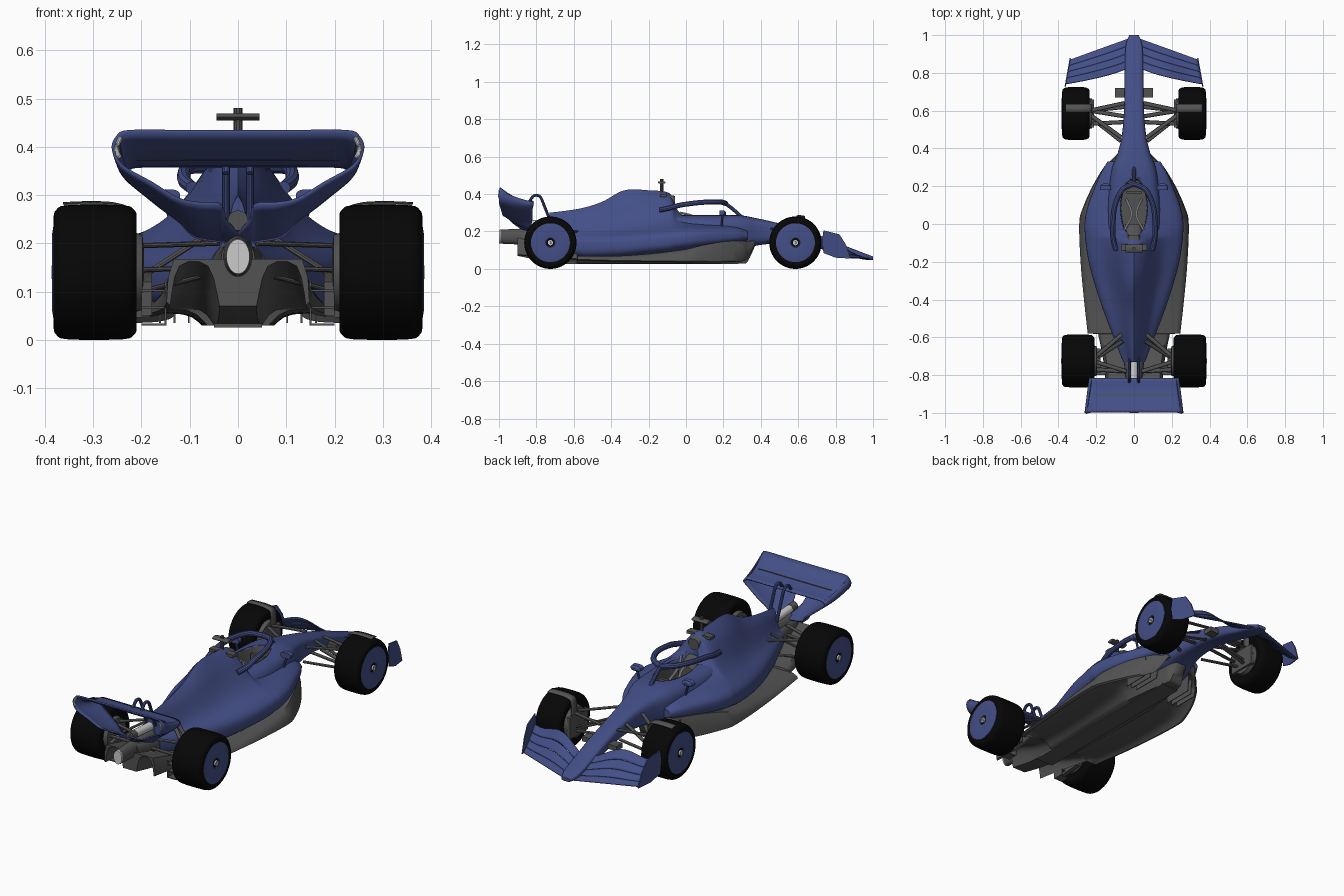
import bpy, bmesh, math
from mathutils import Vector

if "Cube" in bpy.data.objects:
    bpy.data.objects.remove(bpy.data.objects["Cube"])


def material(name, rgb):
    m = bpy.data.materials.new(name)
    m.diffuse_color = (*rgb, 1)
    m.use_nodes = True
    m.node_tree.nodes["Principled BSDF"].inputs["Base Color"].default_value = m.diffuse_color
    return m


BLUE = material("blue_paint", (0.056, 0.077, 0.24))
DARK = material("dark_grey", (0.085, 0.085, 0.085))
BLACK = material("rubber", (0.002, 0.002, 0.002))
LIGHT = material("light_grey", (0.7, 0.7, 0.7))


def smooth(pts, n=6):
    """Catmull-Rom resampling of a list of tuples."""
    out = []
    for i in range(len(pts) - 1):
        a, b, c, d = pts[max(i - 1, 0)], pts[i], pts[i + 1], pts[min(i + 2, len(pts) - 1)]
        for k in range(n):
            t = k / n
            out.append(tuple(q + 0.5 * t * (r - p + t * (2 * p - 5 * q + 4 * r - s + t * (3 * (q - r) + s - p)))
                             for p, q, r, s in zip(a, b, c, d)))
    return out + [tuple(pts[-1])]


def skin(name, rings, mat, closed=True, cap=True, mirror=False, thick=0, angle=35):
    """Joins rows of points into a surface."""
    bm = bmesh.new()
    rows = [[bm.verts.new(p) for p in r] for r in rings]
    n = len(rows[0])
    for a, b in zip(rows, rows[1:]):
        for i in range(n if closed else n - 1):
            j = (i + 1) % n
            bm.faces.new((a[i], a[j], b[j], b[i]))
    if closed and cap:
        bm.faces.new(rows[0])
        bm.faces.new(rows[-1])
    bmesh.ops.recalc_face_normals(bm, faces=bm.faces)
    me = bpy.data.meshes.new(name)
    bm.to_mesh(me)
    bm.free()
    me.shade_smooth()
    me.set_sharp_from_angle(angle=math.radians(angle))
    ob = bpy.data.objects.new(name, me)
    bpy.context.collection.objects.link(ob)
    me.materials.append(mat)
    if thick:
        mod = ob.modifiers.new("thickness", 'SOLIDIFY')
        mod.thickness, mod.offset = thick, 0
    if mirror:
        ob.modifiers.new("mirror", 'MIRROR')
    return ob


def oval(y, w, zb, zt, p=2.5, n=40):
    """Superellipse section across the car."""
    pts = []
    for k in range(n):
        c, s = math.cos(2 * math.pi * k / n), math.sin(2 * math.pi * k / n)
        pts.append((w * math.copysign(abs(c) ** (2 / p), c), y,
                    (zb + zt) / 2 + (zt - zb) / 2 * math.copysign(abs(s) ** (2 / p), s)))
    return pts


def tube(name, pts, r, mat, flat=1.0, mirror=True, n=10, sub=5):
    pts = [Vector(p) for p in (smooth(pts, sub) if len(pts) > 2 else pts)]
    rings = []
    for i, p in enumerate(pts):
        d = (pts[min(i + 1, len(pts) - 1)] - pts[max(i - 1, 0)]).normalized()
        side = d.cross((0, 0, 1) if abs(d.z) < 0.95 else (0, 1, 0)).normalized()
        up = side.cross(d)
        rings.append([p + r * (side * math.cos(a) + up * flat * math.sin(a))
                      for a in (2 * math.pi * k / n for k in range(n))])
    return skin(name, rings, mat, mirror=mirror)


def plate(name, yz, x0, x1, mat, lean=0.0):
    """Side outline given in y, z, extruded across x and leaning along y."""
    return skin(name, [[(x + lean * (y - yz[0][0]), y, z) for y, z in yz] for x in (x0, x1)], mat, mirror=True)


def box(name, x0, x1, y0, y1, z0, z1, mat, mirror=True):
    return skin(name, [[(x, y0, z0), (x, y1, z0), (x, y1, z1), (x, y0, z1)] for x in (x0, x1)], mat, mirror=mirror)


def lathe(name, profile, y, z, mat, n=56):
    """Profile of (x, radius) turned around the axle."""
    return skin(name, [[(x, y + r * math.cos(2 * math.pi * k / n), z + r * math.sin(2 * math.pi * k / n))
                        for k in range(n)] for x, r in profile], mat, mirror=True)


# Nose and survival cell: y, half width, bottom, top
nose = [(1.0, .025, .048, .066), (.95, .043, .05, .085), (.86, .048, .07, .12), (.75, .05, .1, .165),
        (.6, .053, .13, .215), (.48, .063, .135, .248), (.38, .085, .125, .27), (.28, .12, .1, .287),
        (.1, .14, .08, .287), (-.1, .14, .08, .29)]
hull = skin("nose_and_cell", [oval(*s, p=3.5) for s in smooth(nose)], BLUE)

# Sidepods and engine cover: y, half width, bottom, shoulder, ridge, ridge width
body = [(.33, .14, .15, .205, .215, .1), (.26, .18, .128, .226, .25, .1), (.1, .243, .1, .236, .27, .1),
        (0, .262, .085, .235, .29, .12), (-.05, .26, .078, .232, .33, .125), (-.09, .257, .07, .228, .405, .115),
        (-.2, .24, .06, .218, .42, .1), (-.33, .205, .05, .205, .42, .078), (-.45, .165, .048, .197, .358, .066),
        (-.57, .12, .055, .192, .322, .05), (-.73, .058, .1, .19, .3, .024)]
rings = []
for y, w, zb, zs, zt, s in smooth(body):
    mid = (zb + zs) / 2
    rings.append([(x, y, z + (max(0, z - mid) / (zs - mid)) * (zt - zs) * math.exp(-(x / s) ** 2))
                  for x, _, z in oval(y, w, zb, zs, 2.8, 72)])
cover = skin("sidepods_and_engine_cover", rings, BLUE, angle=60)

# Cockpit opening, liner and seat
def well(k, z):
    return [(.07 * k * math.cos(a), .085 + .155 * k * math.sin(a), z)
            for a in (2 * math.pi * i / 40 for i in range(40))]


cutter = skin("cockpit_cutter", [well(1, .17), well(1, .5)], DARK)
cutter.hide_render = True
cutter.hide_viewport = True
for ob in (hull, cover):
    mod = ob.modifiers.new("cockpit", 'BOOLEAN')
    mod.operation, mod.object, mod.solver = 'DIFFERENCE', cutter, 'EXACT'
skin("cockpit_liner", [well(.02, .18), well(.97, .18), well(.985, .278), well(1.04, .288)], DARK, cap=False)
skin("seat", [oval(.0, .045, .18, .27), oval(-.06, .05, .18, .31)], DARK)
tube("seat_belts", [(.05, -.03, .3), (.012, .05, .275), (.04, .13, .2)], .006, LIGHT)
box("steering_wheel", -.04, .04, .16, .175, .21, .265, DARK, mirror=False)

# Halo, mirrors, intake and camera mast
tube("halo_hoop", [(.095, -.14, .315), (.11, -.08, .328), (.112, -.02, .343), (.103, .09, .356), (.063, .18, .358),
                   (0, .212, .35)], .014, BLUE)
tube("halo_strut", [(0, .21, .35), (0, .25, .32), (0, .3, .275)], .01, BLUE, mirror=False)
skin("mirror", [[(x + .15, y, z + .297) for x, _, z in oval(0, w, -h, h, 3)]
                for y, w, h in ((.215, .012, .006), (.205, .028, .014), (.18, .03, .015))], BLUE, mirror=True)
tube("mirror_stalk", [(.15, .195, .29), (.13, .19, .22)], .006, BLUE)
skin("air_intake", [oval(-.06, .03, .335, .39), oval(-.13, .045, .325, .405)], DARK)
tube("camera_mast", [(0, -.13, .4), (0, -.13, .48)], .009, DARK, mirror=False)
tube("camera_pod", [(-.045, -.13, .462), (.045, -.13, .462)], .022, DARK, flat=.35, mirror=False)
box("mast_block", .012, .07, -.14, -.105, .385, .4, DARK)

# Floor with tunnels and diffuser: y, half width, keel, edge, tunnel roof, top
front = [(.37, .09, .125, .13, .135, .15), (.33, .13, .04, .06, .115, .148), (.3, .16, .03, .04, .115, .15),
         (.2, .22, .03, .035, .1, .145), (.08, .273, .03, .035, .08, .125), (0, .29, .03, .035, .065, .105),
         (-.2, .283, .03, .037, .055, .08), (-.4, .265, .03, .04, .053, .068), (-.58, .245, .03, .045, .06, .07)]
rear = [(-.582, .19, .03, .048, .062, .08), (-.68, .17, .034, .052, .085, .105), (-.78, .155, .045, .06, .12, .135),
        (-.9, .148, .07, .072, .153, .167)]
rings = []
for y, w, zc, ze, zt, top in smooth(front, 4) + smooth(rear, 4):
    half = smooth([(.26 * w, zc), (.42 * w, zt), (.82 * w, zt), (.95 * w, ze)], 3)
    half += [(w, ze + .006), (.98 * w, ze * .4 + top * .6), (.9 * w, top)]
    rings.append([(x, y, z) for x, z in half] + [(-x, y, z) for x, z in reversed(half)])
skin("floor_and_diffuser", rings, DARK, angle=50)
box("plank", -.05, .05, -.7, .28, .026, .034, DARK, mirror=False)
for x in (.1, .13, .16):
    plate("floor_fence", [(.35 - x * .4, .14), (.34 - x * .4, .035), (.14, .035), (.14, .12)], x, x + .004, DARK)

# Gearbox, exhaust and crash structure
skin("gearbox", [oval(-.6, .07, .08, .2), oval(-.8, .045, .1, .2), oval(-.88, .035, .12, .205)], DARK)
tube("exhaust", [(0, -.68, .232), (0, -.88, .245)], .02, LIGHT, mirror=False, n=20)
skin("exhaust_outlet", [oval(-.86, .021, .222, .265, 2), oval(-.9, .021, .226, .268, 2)], DARK)
skin("crash_structure", [oval(-.72, .035, .12, .22, 2), oval(-.88, .03, .13, .215, 2), oval(-.993, .025, .135, .21, 2)], DARK)
skin("rear_lamp", [oval(-.99, .025, .135, .21, 2), oval(-1, .024, .137, .208, 2)], LIGHT)

# Wheels, hub caps and brake drums
for end, y, x0, x1 in (("front", .585, .235, .38), ("rear", -.725, .21, .382)):
    z = .14
    lathe(end + "_tyre", smooth([(x0 + .008, .088), (x0, .115), (x0 + .006, .13), (x0 + .03, .139), (x1 - .03, .139),
                                 (x1 - .006, .13), (x1, .115), (x1 - .004, .1)], 3), y, z, BLACK)
    lathe(end + "_hub_cap", [(x1 - .02, .104), (x1 - .001, .104), (x1 + .003, .08), (x1, .025), (x1 - .006, .02)], y, z, BLUE)
    lathe(end + "_wheel_nut", [(x1 - .01, .014), (x1 + .004, .014), (x1 + .004, .006), (x1 - .002, .005)], y, z, LIGHT, 20)
    lathe(end + "_brake_drum", [(x0 - .015, .05), (x0 - .012, .078), (x0 + .03, .09)], y, z, DARK, 32)

# Suspension arms: inner point, outer point
arms = [((.05, .64, .195), (.235, .6, .195)), ((.07, .46, .215), (.235, .58, .195)), ((.05, .62, .135), (.235, .6, .1)),
        ((.07, .44, .145), (.235, .57, .1)), ((.05, .57, .2), (.235, .6, .115)), ((.05, .54, .15), (.235, .53, .14)),
        ((.06, -.58, .2), (.2, -.7, .195)), ((.04, -.78, .2), (.2, -.73, .195)), ((.06, -.58, .13), (.2, -.71, .1)),
        ((.04, -.8, .14), (.2, -.74, .1)), ((.06, -.62, .22), (.2, -.71, .13)), ((.04, -.78, .15), (.2, -.77, .145))]
for a, b in arms:
    tube("suspension_arm", [a, b], .011, DARK, flat=.5)
box("front_brake_scoop", .212, .23, .51, .66, .08, .19, DARK)
plate("rear_brake_scoop", [(-.66, .06), (-.66, .12), (-.72, .14), (-.79, .12), (-.79, .05)], .178, .2, DARK)
plate("rear_duct_fence", [(-.74, .03), (-.74, .1), (-.8, .12), (-.8, .03)], .148, .152, DARK)
for i in range(3):
    box("rear_duct_vane", .15, .2, -.8, -.75, .03 + .035 * i, .034 + .035 * i, DARK)
skin("wheel_winglet", [[(x, .59, z - .001), (x, .61, z), (x, .635, z - .004)] for x, z in
                       smooth([(.222, .19), (.225, .265), (.25, .282), (.3, .286), (.362, .284)], 4)],
     DARK, closed=False, mirror=True, thick=.003)
box("nose_pod", .045, .1, .67, .72, .125, .15, DARK)

# Front wing: four stacked elements and end plates
for k in range(4):
    rows = []
    for i in range(17):
        t = i / 16
        y0, y1 = .985 - .115 * t, .84 - .1 * t ** .6
        z1 = .12 + .045 * math.sin(math.pi * min(1, t * 1.1)) ** 2 + .03 * t
        row = []
        for j in range(5):
            f = (k + .985 * j / 4) / 4
            row.append((.02 + (.318 + .025 * f) * t, y0 + (y1 - y0) * f,
                        .054 + .006 * t + (z1 - .06) * f ** 1.4 + .001 * k))
        rows.append(row)
    skin("front_wing_element", rows, BLUE, closed=False, mirror=True, thick=.005)
plate("front_wing_end_plate", [(.88, .055), (.855, .13), (.82, .185), (.735, .206), (.727, .15), (.735, .085), (.8, .06)],
      .334, .34, BLUE, lean=-.18)

# Rear wing rolling into end plates and beam wing: front x, z, y then back x, z, y
wing = [(0, .36, -.815, 0, .432, -.995), (.1, .36, -.815, .11, .432, -.995), (.2, .36, -.815, .225, .432, -.995),
        (.225, .355, -.815, .25, .42, -.997), (.235, .342, -.815, .258, .395, -1), (.215, .32, -.82, .24, .36, -1),
        (.16, .275, -.82, .18, .325, -.99), (.12, .245, -.825, .125, .292, -.98), (.09, .215, -.83, .08, .283, -.97),
        (.04, .205, -.83, .036, .28, -.96), (.026, .205, -.83, .026, .25, -.93), (0, .205, -.83, 0, .222, -.89)]
rows = []
for i, (xf, zf, yf, xb, zb, yb) in enumerate(smooth(wing, 5)):
    sag = .02 if i < 15 else .008
    rows.append([(xf + (xb - xf) * f, yf + (yb - yf) * f, zf + (zb - zf) * f - sag * math.sin(math.pi * f))
                 for f in (j / 8 for j in range(9))])
skin("rear_wing", rows, BLUE, closed=False, mirror=True, thick=.007)
box("wing_slot", -.21, .21, -.907, -.903, .372, .383, DARK, mirror=False)
tube("wing_pylon", [(.025, -.72, .24), (.025, -.755, .33), (.025, -.78, .385), (.025, -.815, .39), (.025, -.845, .345)], .008, BLUE)
tube("rear_light", [(.243, -.997, .42), (.252, -1, .395), (.245, -.997, .378)], .005, LIGHT)
